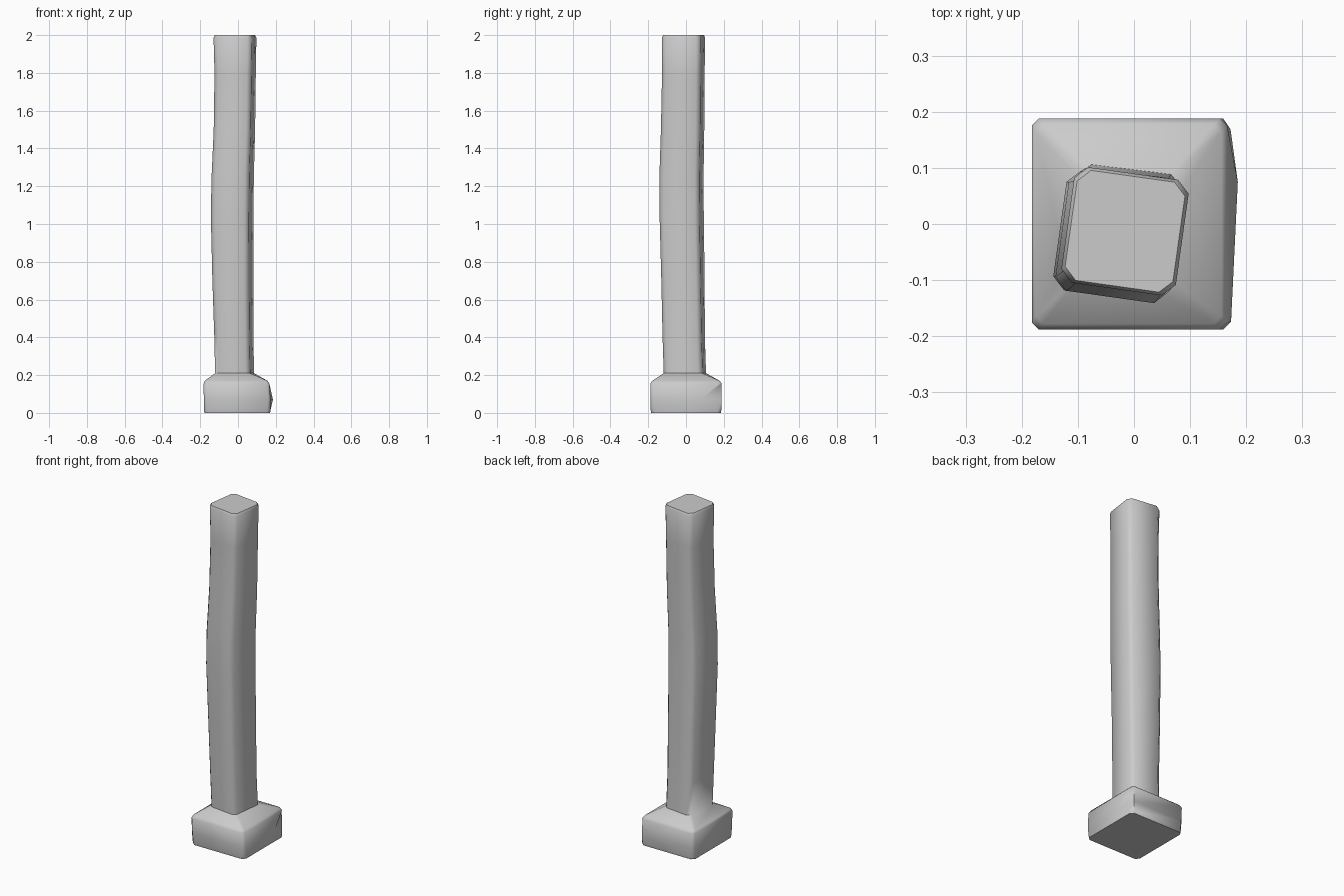
import bpy, bmesh
from math import sin, cos, radians

# Post cross-sections: z, centre x, centre y, half width, half depth, chamfer, turn (degrees)
SECTIONS = [
    (0.00, -0.004, 0.000, 0.174, 0.184, 0.018, 0),
    (0.015, -0.004, 0.000, 0.176, 0.187, 0.018, 0),
    (0.07, -0.004, 0.000, 0.177, 0.188, 0.014, 0),
    (0.155, -0.008, 0.000, 0.174, 0.188, 0.012, 0),
    (0.17, -0.010, 0.000, 0.166, 0.178, 0.014, 0),
    (0.21, -0.018, -0.006, 0.094, 0.104, 0.022, -7),
    (0.40, -0.022, -0.012, 0.094, 0.104, 0.022, -7),
    (0.70, -0.027, -0.016, 0.098, 0.105, 0.022, -8),
    (1.05, -0.031, -0.023, 0.102, 0.107, 0.022, -8),
    (1.25, -0.028, -0.024, 0.101, 0.107, 0.022, -8),
    (1.50, -0.019, -0.018, 0.099, 0.105, 0.022, -8),
    (1.80, -0.015, -0.014, 0.099, 0.103, 0.022, -8),
    (1.985, -0.016, -0.013, 0.103, 0.104, 0.022, -8),
    (2.00, -0.016, -0.013, 0.097, 0.099, 0.022, -8),
]


def ring(bm, z, cx, cy, w, d, c, turn):
    """Chamfered, turned rectangle."""
    a = radians(turn)
    pts = [(w, -d + c), (w, d - c), (w - c, d), (-w + c, d),
           (-w, d - c), (-w, -d + c), (-w + c, -d), (w - c, -d)]
    return [bm.verts.new((cx + x * cos(a) - y * sin(a),
                          cy + x * sin(a) + y * cos(a), z)) for x, y in pts]


# Stone post with flared foot, lofted through the sections
bm = bmesh.new()
rings = [ring(bm, *s) for s in SECTIONS]
for lo, hi in zip(rings, rings[1:]):
    for i in range(8):
        j = (i + 1) % 8
        bm.faces.new((lo[i], lo[j], hi[j], hi[i]))
bm.faces.new(rings[0][::-1])
bm.faces.new(rings[-1])

# Worn bulge on the right of the foot
rings[2][1].co.x, rings[2][1].co.y = 0.185, 0.075

bmesh.ops.recalc_face_normals(bm, faces=bm.faces)
mesh = bpy.data.meshes.new("stone_post")
bm.to_mesh(mesh)
bm.free()
post = bpy.data.objects.new("stone_post", mesh)
bpy.context.collection.objects.link(post)

# Smooth, worn shading
bpy.context.view_layer.objects.active = post
post.select_set(True)
bpy.ops.object.shade_smooth_by_angle(angle=radians(60))
